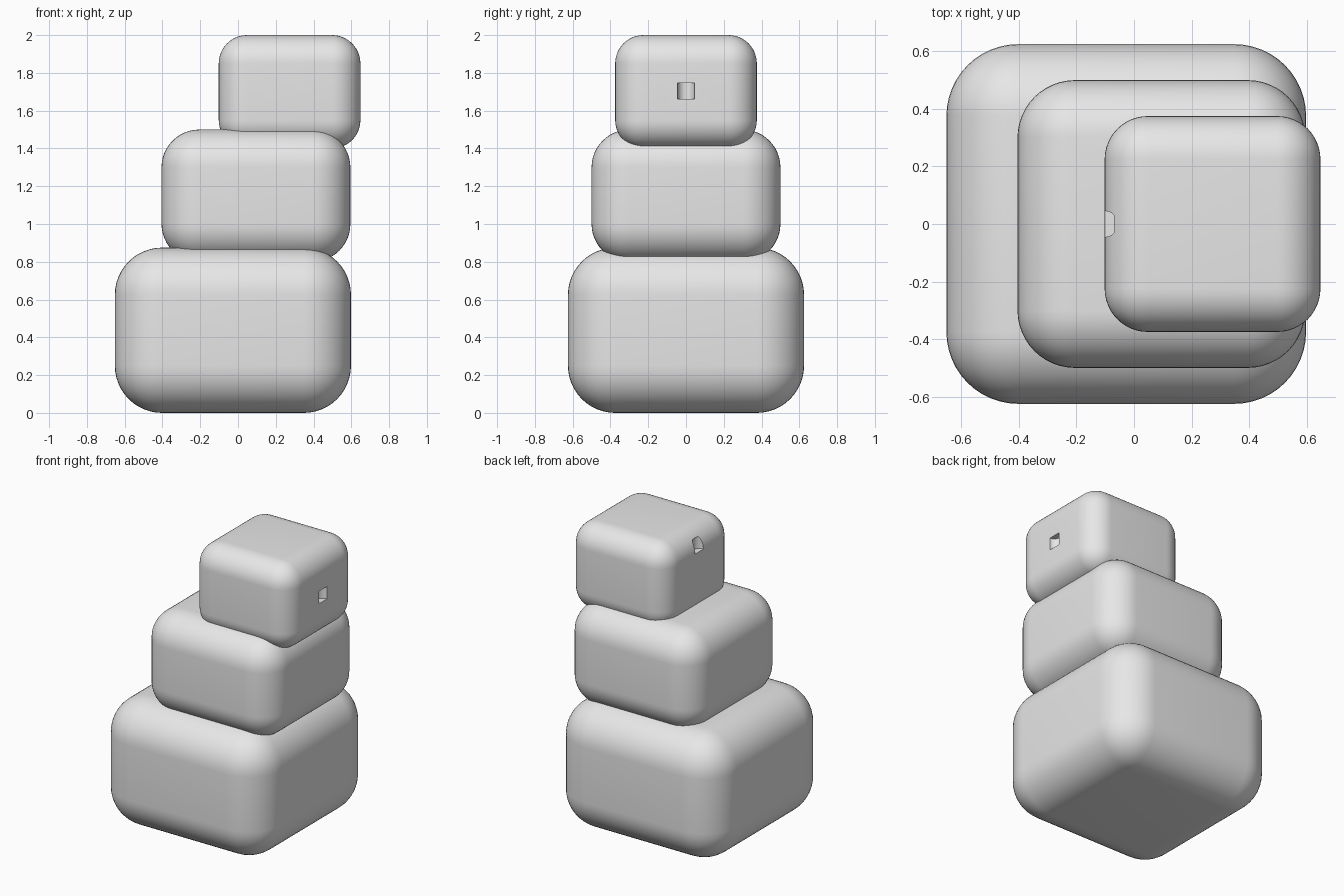
import bpy

cube = bpy.data.objects.get("Cube")
if cube:
    bpy.data.objects.remove(cube, do_unlink=True)

grey = bpy.data.materials.new("plain grey")
grey.use_nodes = True
grey.diffuse_color = (0.8, 0.8, 0.8, 1)
grey.node_tree.nodes["Principled BSDF"].inputs["Base Color"].default_value = (0.8, 0.8, 0.8, 1)


def rounded_block(name, x, bottom, top, width, radius):
    """Square block with evenly rounded edges."""
    bpy.ops.mesh.primitive_cube_add(size=1, location=(x, 0, (bottom + top) / 2))
    block = bpy.context.object
    block.name = name
    block.scale = (width, width, top - bottom)
    bpy.ops.object.transform_apply(location=False, rotation=False, scale=True)
    block.data.materials.append(grey)
    bevel = block.modifiers.new("rounding", 'BEVEL')
    bevel.width = radius
    bevel.segments = 12
    bpy.ops.object.modifier_apply(modifier=bevel.name)
    return block


def cut_socket(block, name, x, z):
    """Small upright cylindrical pocket in a side of the block."""
    bpy.ops.mesh.primitive_cylinder_add(vertices=32, radius=0.045, depth=0.085,
                                        location=(x, 0, z))
    cutter = bpy.context.object
    cutter.name = name
    cutter.data.materials.append(grey)
    bpy.context.view_layer.objects.active = block
    cut = block.modifiers.new(name, 'BOOLEAN')
    cut.object = cutter
    cut.operation = 'DIFFERENCE'
    cut.solver = 'EXACT'
    bpy.ops.object.modifier_apply(modifier=cut.name)
    bpy.data.objects.remove(cutter, do_unlink=True)


# Stacked blocks
base = rounded_block("base_block", -0.027, 0, 0.875, 1.25, 0.25)
middle = rounded_block("middle_block", 0.095, 0.8, 1.5, 1.0, 0.2)
head = rounded_block("top_block", 0.273, 1.4, 2.0, 0.75, 0.15)

# Pockets in the two sides of the top block
cut_socket(head, "left_socket", 0.648, 1.703)
cut_socket(head, "right_socket", -0.102, 1.9)

for block in (base, middle, head):
    bpy.ops.object.select_all(action='DESELECT')
    block.select_set(True)
    bpy.context.view_layer.objects.active = block
    bpy.ops.object.shade_smooth_by_angle()
